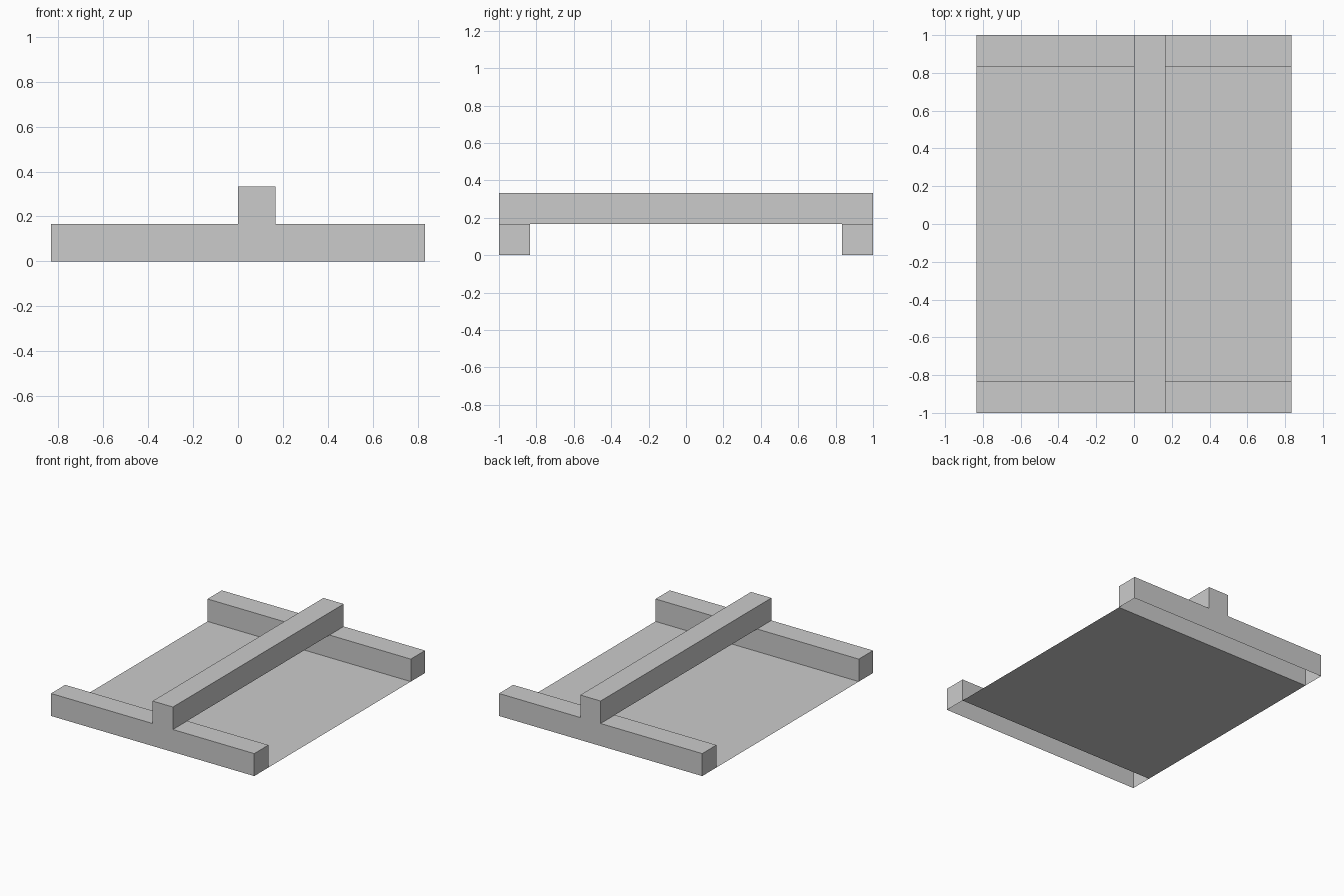
import bpy, bmesh, math

if "Cube" in bpy.data.objects:
    bpy.data.objects.remove(bpy.data.objects["Cube"])

U = 1 / 6  # module: every beam is one unit square in section
XS = [-5, 0, 1, 5]
YS = [-6, -5, 5, 6]
ZS = [0, 1, 2]


def finish(name, bm):
    me = bpy.data.meshes.new(name)
    bm.to_mesh(me)
    bm.free()
    ob = bpy.data.objects.new(name, me)
    bpy.context.collection.objects.link(ob)
    return ob


def quad(bm, axis, at, a, b, positive):
    """Axis-aligned rectangle; a and b are the ranges on the next two axes."""
    pts = [(a[0], b[0]), (a[1], b[0]), (a[1], b[1]), (a[0], b[1])]
    verts = []
    for p, q in (pts if positive else pts[::-1]):
        co = [0, 0, 0]
        co[axis], co[(axis + 1) % 3], co[(axis + 2) % 3] = at * U, p * U, q * U
        verts.append(bm.verts.new(co))
    bm.faces.new(verts)


# Frame: two cross rails on the ground, joined by one long bar on top.
# It is a single hollow skin, open underneath where the rails meet the ground.
rails = {(i, j, 0) for i in range(3) for j in (0, 2)}
bar = {(1, j, 1) for j in range(3)}
cells = rails | bar
grid = [XS, YS, ZS]

bm = bmesh.new()
for c in cells:
    span = [(grid[k][c[k]], grid[k][c[k] + 1]) for k in range(3)]
    for axis in range(3):
        for side in (0, 1):
            n = list(c)
            n[axis] += 1 if side else -1
            if tuple(n) in cells or n[2] < 0:
                continue
            quad(bm, axis, span[axis][side], span[(axis + 1) % 3],
                 span[(axis + 2) % 3], side == 1)
bmesh.ops.remove_doubles(bm, verts=bm.verts, dist=1e-4)
bmesh.ops.dissolve_limit(bm, angle_limit=math.radians(1),
                         verts=bm.verts, edges=bm.edges)
finish("rail_frame", bm)

# Thin sheet on the ground between the rails
bm = bmesh.new()
quad(bm, 2, 0, (-5, 5), (-5, 5), True)
finish("base_panel", bm)
